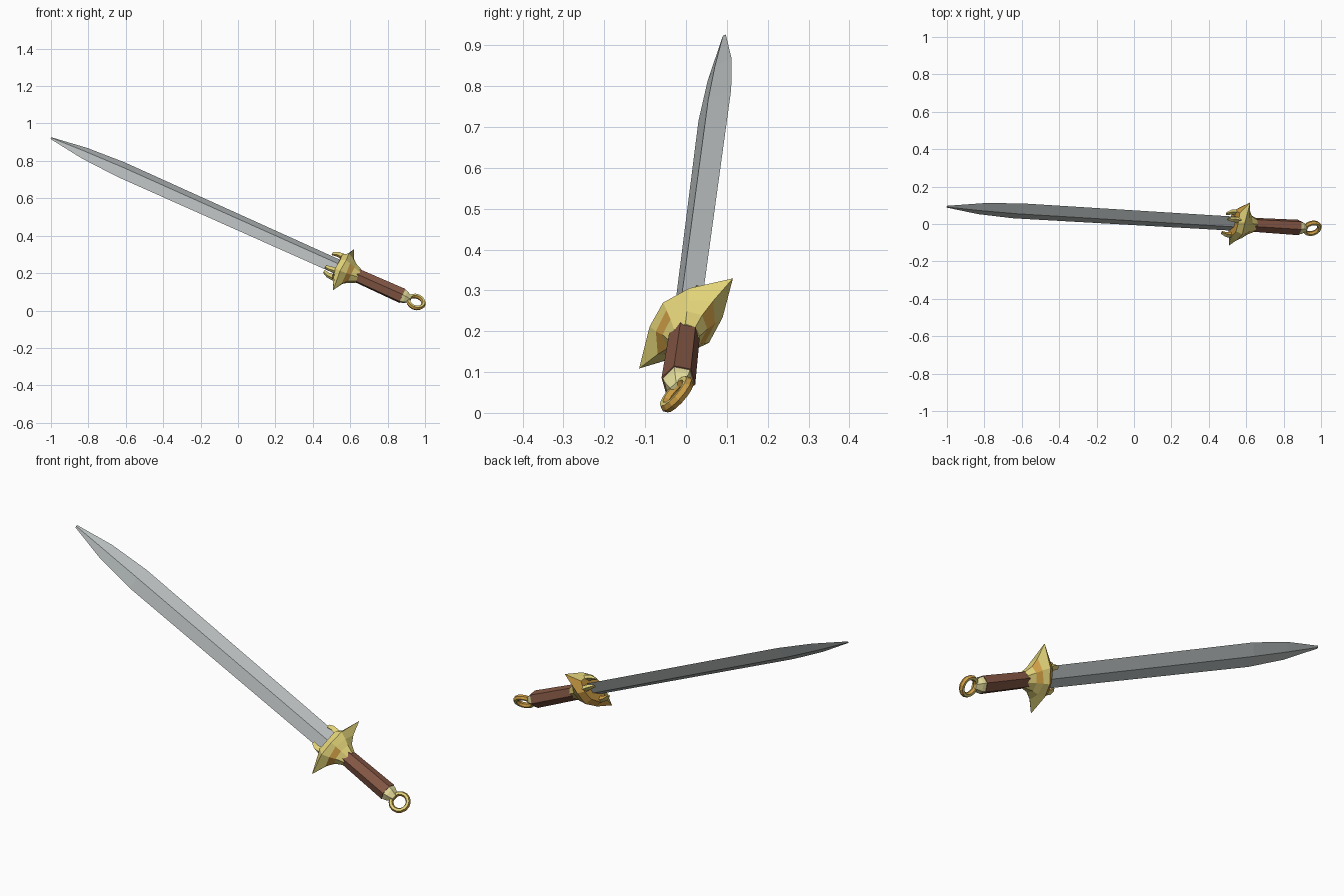
import bpy, bmesh, math
from mathutils import Vector, Matrix

if "Cube" in bpy.data.objects:
    bpy.data.objects.remove(bpy.data.objects["Cube"])

# Sword frame: local x = blade width, y = thickness, z = towards the tip
A = Vector((-0.911, 0.054, 0.409)).normalized()
W = Vector((0.325, 0.68, 0.657))
W = (W - A * W.dot(A)).normalized()
N = A.cross(W)
FRAME = Matrix.Translation((0.565, 0, 0.219)) @ Matrix((W, N, A)).transposed().to_4x4()


def material(name, rgb):
    m = bpy.data.materials.new(name)
    m.diffuse_color = (*rgb, 1)
    m.use_nodes = True
    m.node_tree.nodes["Principled BSDF"].inputs["Base Color"].default_value = m.diffuse_color
    return m


STEEL = material("steel", (0.46, 0.49, 0.49))
GOLD = material("gold", (0.76, 0.65, 0.19))
PALE = material("pale gold", (0.80, 0.74, 0.34))
AMBER = material("amber gold", (0.62, 0.34, 0.06))
WOOD = material("brown grip", (0.23, 0.095, 0.058))


def finish(name, bm, mats, rule=None):
    bmesh.ops.recalc_face_normals(bm, faces=bm.faces)
    if rule:
        for f in bm.faces:
            f.material_index = rule(f)
    me = bpy.data.meshes.new(name)
    bm.to_mesh(me)
    bm.free()
    for m in mats:
        me.materials.append(m)
    ob = bpy.data.objects.new(name, me)
    bpy.context.collection.objects.link(ob)
    ob.matrix_world = FRAME
    return ob


def loft(name, rings, mats, rule=None):
    """Skin a list of equal-length point rings and cap both ends."""
    bm = bmesh.new()
    vs = [[bm.verts.new(p) for p in r] for r in rings]
    n = len(vs[0])
    for a, b in zip(vs, vs[1:]):
        for i in range(n):
            j = (i + 1) % n
            bm.faces.new((a[i], a[j], b[j], b[i]))
    bm.faces.new(vs[0])
    bm.faces.new(vs[-1])
    return finish(name, bm, mats, rule)


def oval(rx, ry, z, n=6, turn=0.0):
    return [(rx * math.cos((i + turn) * math.tau / n),
             ry * math.sin((i + turn) * math.tau / n), z) for i in range(n)]


# Blade: diamond section, leaf-shaped end
loft("blade", [oval(w, d, z, 4) for w, d, z in
               [(0.054, 0.024, 0.0), (0.059, 0.022, 1.308),
                (0.043, 0.015, 1.52), (0.007, 0.003, 1.718)]], [STEEL])

# Grip: slightly flared six-sided bar
loft("grip", [oval(0.041, 0.037, -0.075), oval(0.045, 0.041, -0.345)], [WOOD])

# Collar between grip and ring
loft("pommel_collar", [oval(0.043, 0.039, -0.34), oval(0.038, 0.033, -0.362),
                       oval(0.021, 0.016, -0.392)], [PALE])


# Guard: four-pointed flare, long points across the blade width
def star(w, n, dw, dn, z, zw, zn):
    quarter = [(w, 0, zw), (dw, dn, z), (0, n, zn), (-dw, dn, z)]
    return quarter + [(-x, -y, q) for x, y, q in quarter]


def guard_colour(f):
    c = f.calc_center_median()
    if f.normal.z > 0.5 and c.y > -0.01:
        return 1        # blade side
    return 1 if c.x * c.y > 0 and -0.05 < c.z < -0.03 else 0


loft("guard", [star(0.040, 0.033, 0.030, 0.024, -0.088, -0.088, -0.088),
               star(0.062, 0.048, 0.044, 0.034, -0.050, -0.050, -0.050),
               star(0.100, 0.064, 0.058, 0.045, -0.025, -0.025, -0.020),
               star(0.169, 0.077, 0.071, 0.056, 0.010, 0.000, 0.005),
               star(0.085, 0.056, 0.056, 0.044, 0.040, 0.030, 0.036)],
     [GOLD, AMBER], guard_colour)

# Four claws gripping the blade edges
for name, sx, sy in [("claw_a", 1, 1), ("claw_b", 1, -1), ("claw_c", -1, 1), ("claw_d", -1, -1)]:
    rings = []
    for x, y, z, rx, ry in [(0.056, 0.030, 0.025, 0.020, 0.014),
                            (0.060, 0.026, 0.065, 0.016, 0.011),
                            (0.053, 0.020, 0.092, 0.011, 0.006)]:
        rings.append([(sx * x + px, sy * y + py, pz) for px, py, pz in oval(rx, ry, z, 4, 0.5)])
    loft(name, rings, [GOLD, AMBER],
         lambda f, sx=sx: 1 if f.normal.x * sx < -0.5 else 0)

# Pommel ring, lying in the blade plane
bm = bmesh.new()
SEG, SIDES = 14, 6
ring = []
for i in range(SEG):
    t = i * math.tau / SEG
    ring.append([])
    for k in range(SIDES):
        s = k * math.tau / SIDES
        r = 0.042 + 0.012 * math.cos(s)
        ring[i].append(bm.verts.new((r * math.cos(t), 0.014 * math.sin(s), -0.424 + r * math.sin(t))))
for i in range(SEG):
    for k in range(SIDES):
        a, b = ring[i], ring[(i + 1) % SEG]
        j = (k + 1) % SIDES
        bm.faces.new((a[k], a[j], b[j], b[k]))
finish("pommel_ring", bm, [GOLD, AMBER],
       lambda f: 0 if abs(f.normal.y) > 0.9 else 1)
